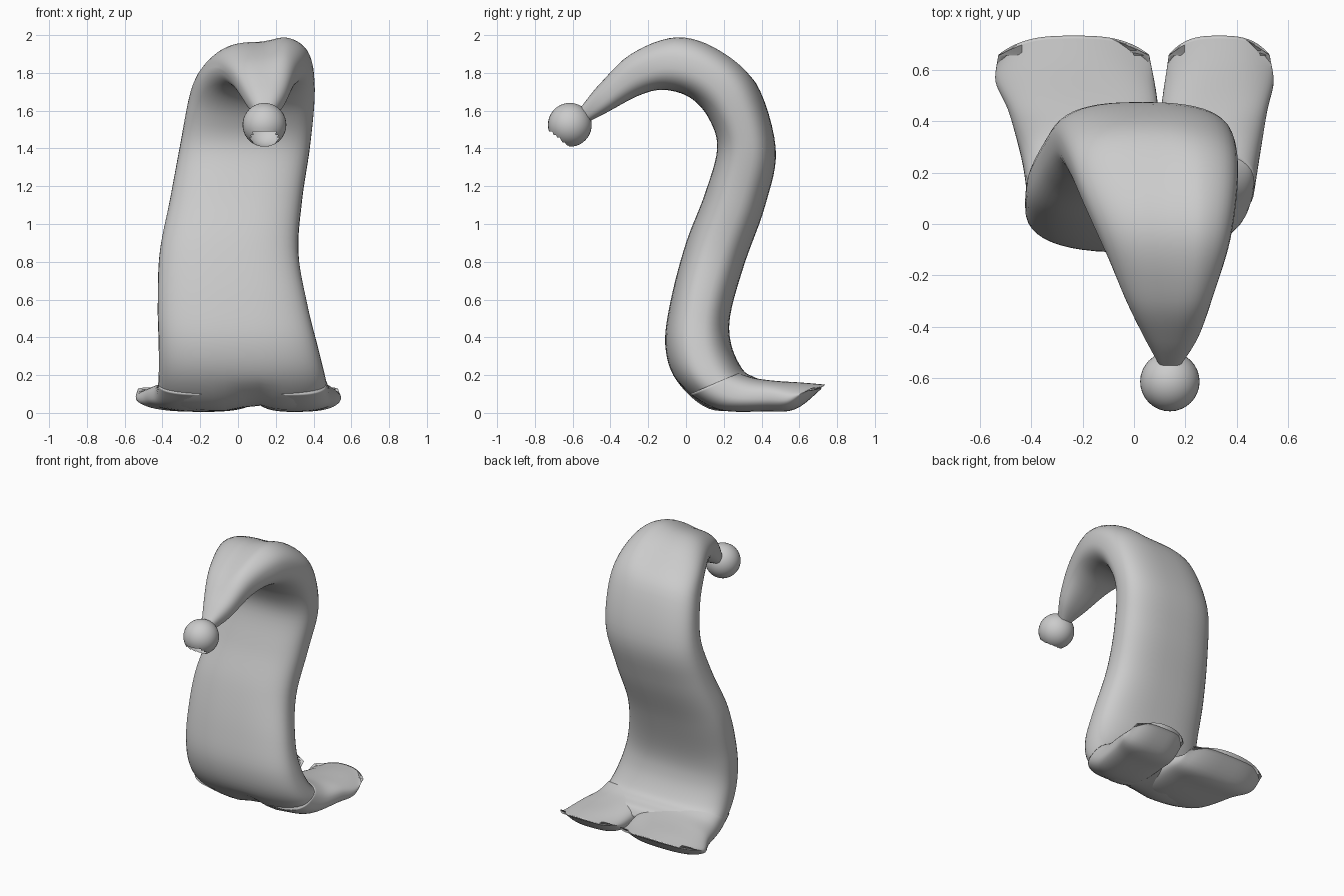
import bpy, bmesh, math
from mathutils import Vector

if "Cube" in bpy.data.objects:
    bpy.data.objects.remove(bpy.data.objects["Cube"])


def catmull(rows, steps):
    """Smoothly interpolate between rows of section values."""
    out = []
    for i in range(len(rows) - 1):
        a, b, c, d = (rows[min(max(i + k, 0), len(rows) - 1)] for k in (-1, 0, 1, 2))
        for s in range(steps):
            t = s / steps
            out.append([0.5 * (2 * q + (r - p) * t + (2 * p - 5 * q + 4 * r - w) * t * t
                               + (3 * q - p - 3 * r + w) * t ** 3)
                        for p, q, r, w in zip(a, b, c, d)])
    return out + [list(rows[-1])]


def signed_pow(v, e):
    return math.copysign(abs(v) ** e, v)


def smooth(t):
    t = min(max(t, 0), 1)
    return t * t * (3 - 2 * t)


def loft(name, rows, tweak, power=2.6, sides=48, steps=6):
    """Rows: outer y, z, inner y, z, left x, right x."""
    bm = bmesh.new()
    rings = []
    for oy, oz, iy, iz, xl, xr in catmull(rows, steps):
        ring = []
        for k in range(sides):
            a = 2 * math.pi * k / sides
            u = signed_pow(math.cos(a), 2 / power)
            v = signed_pow(math.sin(a), 2 / power)
            p = Vector(((xl + xr) / 2 + u * (xr - xl) / 2,
                        (oy + iy) / 2 + v * (oy - iy) / 2,
                        (oz + iz) / 2 + v * (oz - iz) / 2))
            ring.append(bm.verts.new(tweak(p, u, v)))
        rings.append(ring)
    for r, s in zip(rings, rings[1:]):
        for k in range(sides):
            j = (k + 1) % sides
            bm.faces.new((r[k], r[j], s[j], s[k]))
    bm.faces.new(rings[0])
    bm.faces.new(rings[-1][::-1])
    return finish(name, bm)


def finish(name, bm):
    bmesh.ops.recalc_face_normals(bm, faces=bm.faces)
    me = bpy.data.meshes.new(name)
    bm.to_mesh(me)
    bm.free()
    for f in me.polygons:
        f.use_smooth = True
    ob = bpy.data.objects.new(name, me)
    bpy.context.collection.objects.link(ob)
    return ob


def body_tweak(p, u, v):
    # Lower left half of the crown, and a groove under the base
    if p.z > 1.7 and v > 0:
        p.z -= 0.035 * smooth((0.27 - p.x) / 0.15) * smooth((p.z - 1.7) / 0.25)
    if p.z < 0.2 and v < 0:
        p.z += 0.035 * math.exp(-((p.x - 0.09) / 0.09) ** 2) * smooth((0.2 - p.z) / 0.15)
    return p


def foot_tweak(p, u, v):
    # Round the toe corners and droop the sides
    t = smooth((p.y - 0.4) / 0.33)
    p.y -= 0.07 * t * abs(u) ** 3
    p.z -= 0.04 * t * u * u * max(v + 0.6, 0) / 1.6
    return p


# Swept body: drooping tip, arch, back, base
loft("body", [
    (-.57, 1.60, -.52, 1.54, .10, .18),
    (-.46, 1.74, -.42, 1.59, .04, .25),
    (-.30, 1.91, -.25, 1.68, -.04, .31),
    (-.05, 2.00, -.12, 1.71, -.12, .37),
    (.18, 1.93, .02, 1.67, -.20, .40),
    (.37, 1.75, .12, 1.56, -.26, .405),
    (.475, 1.40, .165, 1.40, -.31, .38),
    (.42, 1.10, .10, 1.16, -.36, .34),
    (.31, .79, .00, .90, -.415, .32),
    (.235, .52, -.08, .60, -.425, .37),
    (.24, .36, -.11, .36, -.42, .42),
    (.30, .23, -.05, .17, -.42, .46),
    (.36, .19, .12, .02, -.43, .48),
    (.42, .165, .33, .02, -.45, .50),
    (.45, .12, .43, .06, -.40, .45)], body_tweak)

# Two flat feet with a narrow split between them
for name, xs in (("left_foot", [(-.42, .11), (-.44, .10), (-.49, .095), (-.54, .08), (-.53, .06)]),
                 ("right_foot", [(.08, .47), (.09, .49), (.105, .52), (.12, .545), (.135, .53)])):
    side = [(.28, .21, .02, .10), (.36, .185, .18, .015), (.47, .17, .42, .008),
            (.62, .16, .58, .02), (.735, .15, .72, .13)]
    loft(name, [s + x for s, x in zip(side, xs)], foot_tweak)

# Ball on the tip, with a ragged opening facing down and forward
bm = bmesh.new()
bmesh.ops.create_uvsphere(bm, u_segments=32, v_segments=20, radius=0.116)
opening = Vector((0, -.62, -.78))
bmesh.ops.delete(bm, geom=[f for f in bm.faces
                           if f.calc_center_median().normalized().dot(opening) > 0.8],
                 context='FACES')
bmesh.ops.translate(bm, verts=bm.verts, vec=(.14, -.615, 1.525))
finish("tip_ball", bm)
